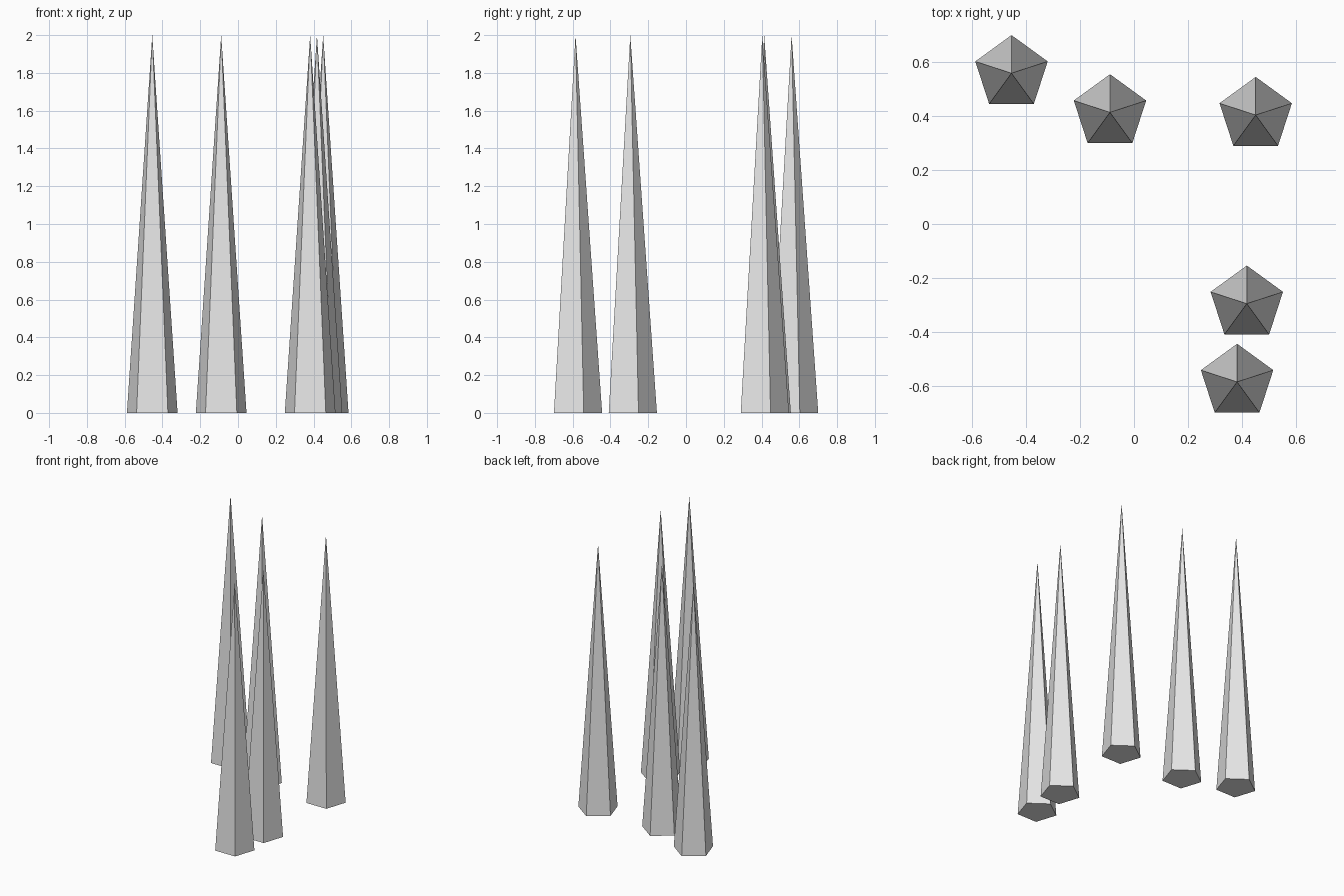
import bpy

default_cube = bpy.data.objects.get("Cube")
if default_cube:
    bpy.data.objects.remove(default_cube, do_unlink=True)

RADIUS = 0.141
HEIGHT = 2.0

# Single pale grey material
grey = bpy.data.materials.new("pale_grey")
grey.use_nodes = True
colour = (0.8, 0.8, 0.8, 1.0)
grey.diffuse_color = colour
grey.node_tree.nodes["Principled BSDF"].inputs["Base Color"].default_value = colour


def add_spike(name, x, y):
    """Five-sided pointed spike with one base corner toward the back."""
    bpy.ops.mesh.primitive_cone_add(vertices=5, radius1=RADIUS, radius2=0,
                                    depth=HEIGHT, end_fill_type='NGON',
                                    location=(x, y, HEIGHT / 2))
    spike = bpy.context.object
    spike.name = name
    spike.data.materials.append(grey)
    bpy.ops.object.shade_flat()


# Scattered group of identical spikes
spikes = {
    "spike_back_right": (-0.454, 0.559),
    "spike_back_middle": (-0.089, 0.414),
    "spike_back_left": (0.451, 0.404),
    "spike_front_inner": (0.418, -0.295),
    "spike_front_outer": (0.382, -0.585),
}
for name, (x, y) in spikes.items():
    add_spike(name, x, y)
